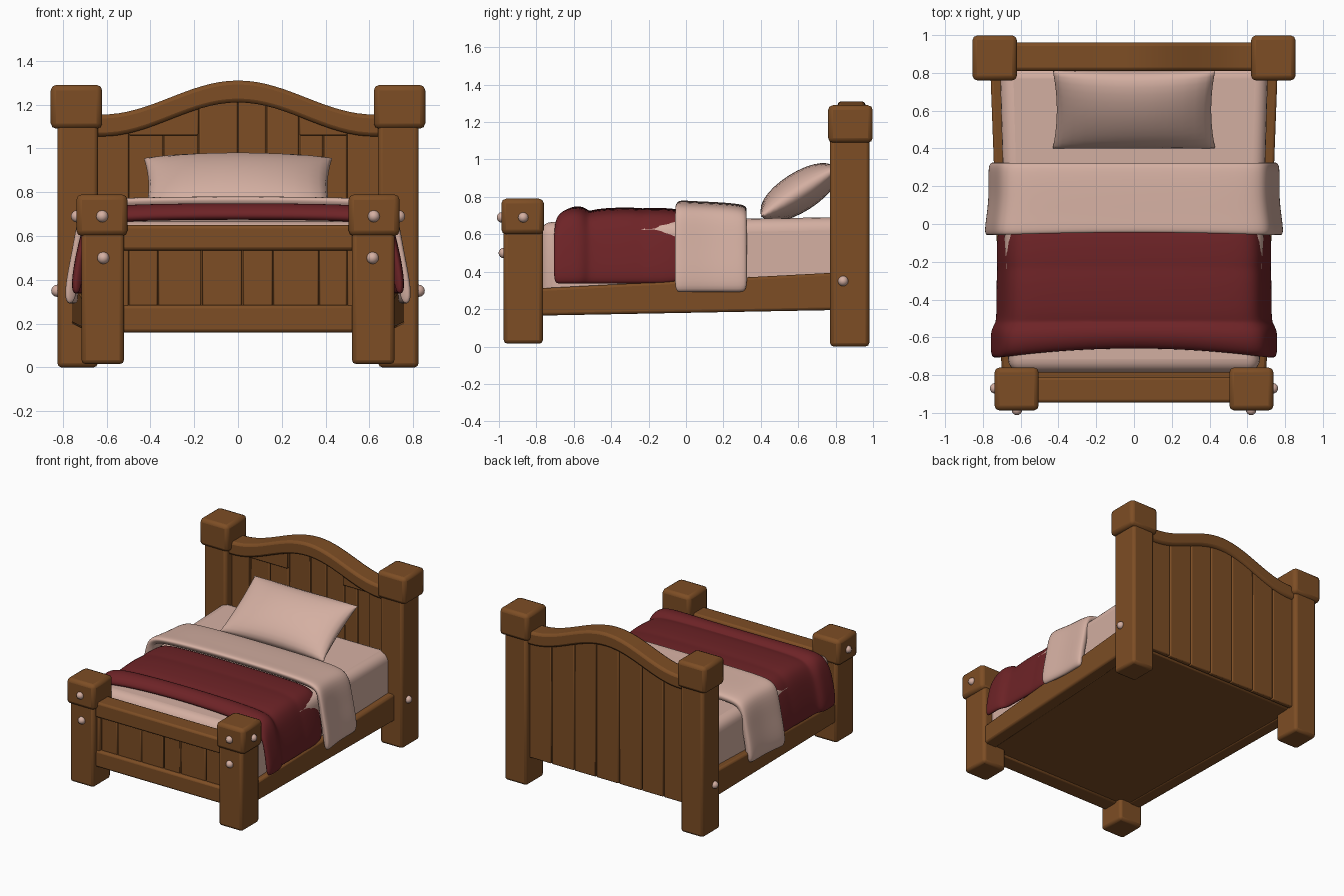
import bpy, bmesh, math
from mathutils import Vector

if "Cube" in bpy.data.objects:
    bpy.data.objects.remove(bpy.data.objects["Cube"])


def material(name, rgb):
    m = bpy.data.materials.new(name)
    m.diffuse_color = (*rgb, 1)
    m.use_nodes = True
    m.node_tree.nodes["Principled BSDF"].inputs["Base Color"].default_value = m.diffuse_color
    return m


WOOD = material("brown_wood", (0.205, 0.075, 0.018))
LINEN = material("pale_linen", (0.66, 0.43, 0.36))
RED = material("dark_red_wool", (0.155, 0.017, 0.02))


def finish(name, bm, mat, bevel=0.0, segments=2, angle=40):
    bmesh.ops.recalc_face_normals(bm, faces=bm.faces[:])
    me = bpy.data.meshes.new(name)
    bm.to_mesh(me)
    bm.free()
    me.materials.append(mat)
    ob = bpy.data.objects.new(name, me)
    bpy.context.collection.objects.link(ob)
    if bevel:
        b = ob.modifiers.new("bevel", 'BEVEL')
        b.width, b.segments, b.limit_method = bevel, segments, 'ANGLE'
        b.angle_limit = math.radians(40)
    bpy.ops.object.select_all(action='DESELECT')
    ob.select_set(True)
    bpy.context.view_layer.objects.active = ob
    bpy.ops.object.shade_smooth_by_angle(angle=math.radians(angle))
    return ob


def prism(name, outline, y0, y1, mat=WOOD, bevel=0.008, segments=2):
    """Extrude an (x, z) outline from y0 to y1."""
    bm = bmesh.new()
    f = bm.faces.new([bm.verts.new((x, y0, z)) for x, z in outline])
    ext = bmesh.ops.extrude_face_region(bm, geom=[f])
    vs = [g for g in ext["geom"] if isinstance(g, bmesh.types.BMVert)]
    bmesh.ops.translate(bm, verts=vs, vec=(0, y1 - y0, 0))
    return finish(name, bm, mat, bevel, segments)


def box(name, x0, x1, y0, y1, z0, z1, mat=WOOD, bevel=0.015, segments=2):
    return prism(name, [(x0, z0), (x1, z0), (x1, z1), (x0, z1)], y0, y1, mat, bevel, segments)


def loft(name, front, back, mat=WOOD, bevel=0.015, segments=2):
    """Tapered beam between two (x0, x1, y, z0, z1) ends."""
    bm = bmesh.new()
    ends = []
    for x0, x1, y, z0, z1 in (front, back):
        ends.append([bm.verts.new(p) for p in
                     ((x0, y, z0), (x1, y, z0), (x1, y, z1), (x0, y, z1))])
        bm.faces.new(ends[-1])
    a, b = ends
    for i in range(4):
        j = (i + 1) % 4
        bm.faces.new((a[i], a[j], b[j], b[i]))
    return finish(name, bm, mat, bevel, segments)


def bolt(name, loc, direction):
    bm = bmesh.new()
    bmesh.ops.create_uvsphere(bm, u_segments=12, v_segments=8, radius=0.028)
    d = Vector(direction)
    bmesh.ops.rotate(bm, verts=bm.verts, matrix=d.to_track_quat('Z', 'Y').to_matrix())
    bmesh.ops.translate(bm, verts=bm.verts, vec=loc)
    finish(name, bm, LINEN)


# Posts, caps, bolts and side rails, mirrored
for s, side in ((-1, "left"), (1, "right")):
    def sx(a, b):
        return sorted((s * a, s * b))
    box(side + "_head_post", *sx(0.64, 0.825), 0.77, 0.98, 0.0, 1.12, bevel=0.02)
    box(side + "_head_cap", *sx(0.62, 0.855), 0.76, 0.998, 1.09, 1.29, bevel=0.025)
    box(side + "_foot_post", *sx(0.52, 0.715), -0.975, -0.765, 0.015, 0.63, bevel=0.02)
    box(side + "_foot_cap", *sx(0.505, 0.738), -0.987, -0.76, 0.60, 0.79, bevel=0.025)
    loft(side + "_side_rail", (*sx(0.60, 0.70), -0.80, 0.165, 0.31),
         (*sx(0.66, 0.76), 0.80, 0.195, 0.395))
    bolt(side + "_cap_bolt", (s * 0.62, -0.984, 0.69), (0, -1, 0))
    bolt(side + "_post_bolt", (s * 0.615, -0.974, 0.50), (0, -1, 0))
    bolt(side + "_foot_side_bolt", (s * 0.735, -0.87, 0.69), (1, 0, 0))
    bolt(side + "_head_side_bolt", (s * 0.825, 0.84, 0.35), (1, 0, 0))

# Slab under the mattress
loft("bed_base", (-0.68, 0.68, -0.88, 0.17, 0.25), (0.72 * -1, 0.72, 0.90, 0.20, 0.30))


# Headboard: arched crest over planks
def arch(x):
    return 1.155 + 0.155 * (0.5 + 0.5 * math.cos(math.pi * min(abs(x), 0.62) / 0.62))


def span(a, b, n):
    return [a + (b - a) * i / n for i in range(n + 1)]


def arched_board(name, x0, x1, y0, y1, z0):
    top = [(x, arch(x) - 0.06) for x in span(x1, x0, 6)]
    prism(name, [(x0, z0), (x1, z0)] + top, y0, y1, bevel=0.007)


crest_xs = span(-0.67, 0.67, 32)
prism("headboard_crest", [(x, arch(x) - 0.10) for x in crest_xs] +
      [(x, arch(x)) for x in reversed(crest_xs)], 0.81, 0.96, bevel=0.018)
arched_board("headboard_core", -0.65, 0.65, 0.875, 0.915, 0.21)
front_cuts = [-0.5, -0.34, -0.18, 0.0, 0.13, 0.28, 0.39, 0.5]
back_cuts = [-0.65, -0.47, -0.29, -0.10, 0.09, 0.27, 0.46, 0.65]
for i in range(7):
    arched_board("headboard_front_plank", front_cuts[i] + .003, front_cuts[i + 1] - .003, 0.86, 0.885, 0.22)
    arched_board("headboard_back_plank", back_cuts[i] + .003, back_cuts[i + 1] - .003, 0.905, 0.94, 0.20)
for x0, x1, z0 in ((-0.65, -0.5, 0.22), (0.5, 0.65, 0.22), (-0.5, -0.18, 1.06), (0.28, 0.5, 1.06)):
    arched_board("headboard_frame", x0, x1, 0.84, 0.88, z0)

# Footboard: rails, end stiles and planks
box("footboard_top_rail", -0.54, 0.54, -0.945, -0.81, 0.535, 0.65)
box("footboard_bottom_rail", -0.54, 0.54, -0.94, -0.81, 0.16, 0.285)
box("footboard_core", -0.54, 0.54, -0.895, -0.835, 0.25, 0.56, bevel=0)
foot_cuts = [-0.5, -0.365, -0.165, 0.02, 0.16, 0.37, 0.5]
for a, b in zip(foot_cuts, foot_cuts[1:]):
    box("footboard_plank", a + .003, b - .003, -0.912, -0.82, 0.27, 0.55, bevel=0.006)
for x0, x1 in ((-0.54, -0.5), (0.5, 0.54)):
    box("footboard_stile", x0, x1, -0.93, -0.82, 0.27, 0.55, bevel=0.006)

# Mattress
loft("mattress", (-0.665, 0.665, -0.785, 0.24, 0.665), (-0.71, 0.71, 0.84, 0.28, 0.692),
     LINEN, bevel=0.07, segments=5)


# Draped cloths: lofted across the bed, thickened and smoothed
def drape(name, sections, zb, mat, bow=0.0, thick=0.045):
    """sections: (y, hem half width, top height, lengthwise bow factor)."""
    bm = bmesh.new()
    rows = []
    for y, w, zt, k in sections:
        half = [(w, zb), (w - 0.012, zb + 0.12), (w - 0.04, zb + 0.25), (w - 0.065, zt - 0.08),
                (w - 0.11, zt - 0.022), (w - 0.22, zt - 0.006), (w - 0.45, zt)]
        pts = [(-x, z) for x, z in half] + [(0, zt + 0.002)] + half[::-1]
        rows.append([bm.verts.new((x, y + k * bow * max(0, 1 - (x / 0.7) ** 2), z))
                     for x, z in pts])
    for a, b in zip(rows, rows[1:]):
        for i in range(len(a) - 1):
            bm.faces.new((a[i], a[i + 1], b[i + 1], b[i]))
    ob = finish(name, bm, mat, angle=80)
    # keep the outer surface in place and thicken inward
    up = sum(p.normal.z for p in ob.data.polygons) > 0
    so = ob.modifiers.new("thickness", 'SOLIDIFY')
    so.thickness, so.offset = thick, (-1 if up else 1)
    su = ob.modifiers.new("smooth", 'SUBSURF')
    su.levels = su.render_levels = 2


drape("red_blanket", [(-0.715, 0.745, 0.685, 1), (-0.695, 0.765, 0.725, 1), (-0.63, 0.765, 0.752, .7),
                      (-0.56, 0.765, 0.745, .4), (-0.525, 0.74, 0.718, .2), (-0.49, 0.735, 0.736, 0),
                      (-0.30, 0.735, 0.745, 0), (-0.23, 0.73, 0.735, 0), (-0.19, 0.735, 0.742, 0),
                      (0.0, 0.73, 0.735, 0)], 0.335, RED, bow=0.05)
drape("folded_sheet", [(-0.068, 0.785, 0.765, .5), (-0.045, 0.80, 0.782, .4), (0.03, 0.79, 0.776, 0),
                       (0.15, 0.775, 0.772, 0), (0.29, 0.78, 0.762, 0), (0.333, 0.77, 0.745, 0)],
      0.29, LINEN, bow=0.03, thick=0.055)

# Pillow leaning on the headboard
bm = bmesh.new()
N = 14
mid, slope, normal = Vector((0, 0.605, 0.825)), Vector((0, 0.205, 0.13)), Vector((0, -0.53, 0.85))
for side in (-1, 1):
    grid = []
    for i in range(N + 1):
        u = math.sin(math.pi / 2 * (2 * i / N - 1))
        row = []
        for j in range(N + 1):
            v = math.sin(math.pi / 2 * (2 * j / N - 1))
            puff = ((1 - u * u) * (1 - v * v)) ** 0.45
            pinch = 1 - 0.05 * (1 - v * v)
            p = mid + slope * v * (1 - 0.04 * (1 - u * u)) + normal * (side * 0.105 * puff)
            p.x = 0.43 * u * pinch
            row.append(bm.verts.new(p))
        grid.append(row)
    for i in range(N):
        for j in range(N):
            bm.faces.new((grid[i][j], grid[i + 1][j], grid[i + 1][j + 1], grid[i][j + 1]))
bmesh.ops.remove_doubles(bm, verts=bm.verts, dist=0.0005)
finish("pillow", bm, LINEN, angle=70)
